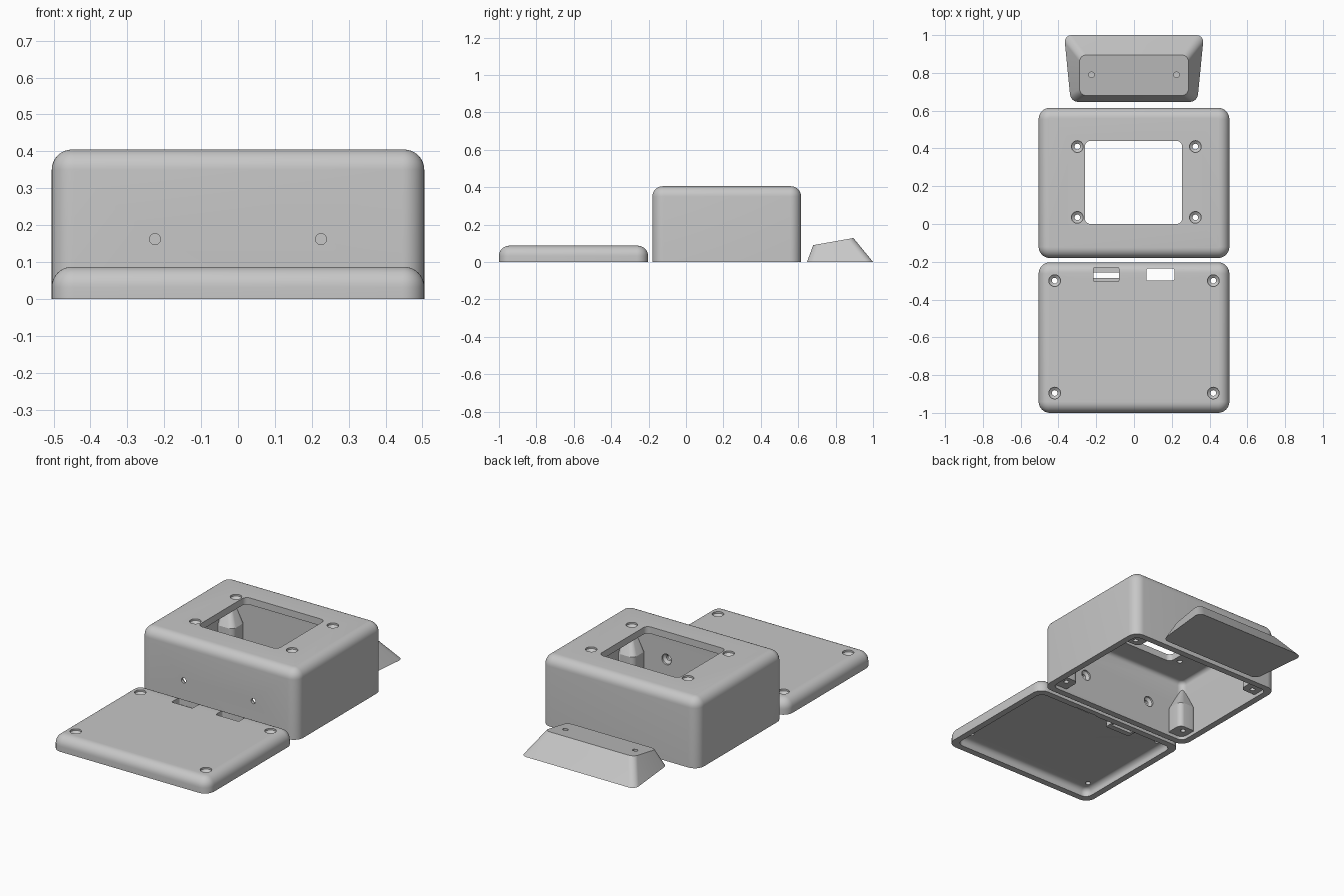
import bpy, bmesh, math
from mathutils import Matrix

if "Cube" in bpy.data.objects:
    bpy.data.objects.remove(bpy.data.objects["Cube"])

grey = bpy.data.materials.new("mid grey")
grey.diffuse_color = (0.57, 0.57, 0.57, 1)
grey.use_nodes = True
grey.node_tree.nodes["Principled BSDF"].inputs["Base Color"].default_value = grey.diffuse_color
SEG = 8


def ring(x0, x1, y0, y1, r, z):
    """Rounded rectangle outline at height z."""
    pts = []
    corners = ((x1 - r, y1 - r), (x0 + r, y1 - r), (x0 + r, y0 + r), (x1 - r, y0 + r))
    for i, (cx, cy) in enumerate(corners):
        for k in range(SEG + 1):
            a = math.pi / 2 * (i + k / SEG)
            pts.append((cx + r * math.cos(a), cy + r * math.sin(a), z))
    return pts


def circle(r, z, n=24):
    return [(r * math.cos(2 * math.pi * i / n), r * math.sin(2 * math.pi * i / n), z) for i in range(n)]


def loft(bm, rings, matrix=Matrix()):
    """Closed solid through matching outlines."""
    rows = [[bm.verts.new(matrix @ Matrix.Translation(p).to_translation()) for p in r] for r in rings]
    n = len(rows[0])
    for a, b in zip(rows, rows[1:]):
        for i in range(n):
            j = (i + 1) % n
            bm.faces.new((a[i], a[j], b[j], b[i]))
    bm.faces.new(rows[0][::-1])
    bm.faces.new(rows[-1])


def shell(bm, x, y0, y1, z0, z1, plan, top):
    """Solid block with rounded upright corners and a rounded top edge."""
    rings = [ring(-x, x, y0, y1, plan, z0)]
    for k in range(SEG + 1):
        a = math.pi / 2 * k / SEG
        d = top * (1 - math.cos(a))
        rings.append(ring(-x + d, x - d, y0 + d, y1 - d, plan - d, z1 - top + top * math.sin(a)))
    loft(bm, rings)


def screw_hole(bm, matrix, depth=0.1):
    """Countersunk hole running down local -z from the surface."""
    loft(bm, [circle(0.015, -depth), circle(0.015, -0.022), circle(0.031, -0.010),
              circle(0.031, 0.01)], matrix)


def make(name, bm):
    bmesh.ops.recalc_face_normals(bm, faces=bm.faces)
    me = bpy.data.meshes.new(name)
    bm.to_mesh(me)
    bm.free()
    me.materials.append(grey)
    ob = bpy.data.objects.new(name, me)
    bpy.context.collection.objects.link(ob)
    return ob


def combine(ob, bm, operation):
    """Apply a boolean with the given mesh and discard the helper."""
    tool = make("helper", bm)
    tool.hide_render = True
    mod = ob.modifiers.new("cut", 'BOOLEAN')
    mod.operation, mod.solver, mod.object = operation, 'EXACT', tool
    bpy.context.view_layer.objects.active = ob
    bpy.ops.object.modifier_apply(modifier=mod.name)
    bpy.data.objects.remove(tool)


def smooth(ob):
    bpy.ops.object.select_all(action='DESELECT')
    ob.select_set(True)
    bpy.context.view_layer.objects.active = ob
    bpy.ops.object.shade_smooth_by_angle(angle=math.radians(30))


T = Matrix.Translation

# Deep case: hollow rounded box open at the bottom
Y0, Y1 = -0.18, 0.615
bm = bmesh.new()
shell(bm, 0.505, Y0, Y1, 0, 0.405, 0.06, 0.055)
case = make("case", bm)
bm = bmesh.new()
shell(bm, 0.467, Y0 + 0.038, Y1 - 0.038, -0.05, 0.365, 0.035, 0.025)
combine(case, bm, 'DIFFERENCE')

# Corner screw posts tapering into the walls
bm = bmesh.new()
for sx in (-1, 1):
    for sy in (-1, 1):
        rings = []
        for z, w in ((0.02, 0.115), (0.17, 0.115), (0.32, 0.025)):
            xs = sorted((sx * 0.482, sx * (0.482 - w)))
            yo = 0.374
            ys = sorted((sy * yo, sy * (yo - w)))
            yc = (Y0 + Y1) / 2
            rings.append(ring(*xs, yc + ys[0], yc + ys[1], min(0.03, w * 0.4), z))
        loft(bm, rings)
combine(case, bm, 'UNION')

# Window, top screw holes, front wall holes and post holes
bm = bmesh.new()
loft(bm, [ring(-0.26, 0.255, 0.0, 0.44, 0.03, z) for z in (0.34, 0.45)])
for x in (-0.30, 0.325):
    for y in (0.035, 0.41):
        screw_hole(bm, T((x, y, 0.405)))
for x in (-0.225, 0.225):
    screw_hole(bm, T((x, Y0 + 0.038, 0.162)) @ Matrix.Rotation(-math.pi / 2, 4, 'X'))
for x in (-0.42, 0.42):
    for y in (Y0 + 0.1, Y1 - 0.1):
        loft(bm, [circle(0.014, -0.02), circle(0.014, 0.14)], T((x, y, 0)))
combine(case, bm, 'DIFFERENCE')
smooth(case)

# Shallow cover: hollow rounded tray
bm = bmesh.new()
shell(bm, 0.505, -1.0, -0.203, 0, 0.087, 0.06, 0.055)
cover = make("cover", bm)
bm = bmesh.new()
shell(bm, 0.467, -0.962, -0.241, -0.05, 0.047, 0.04, 0.03)
combine(cover, bm, 'DIFFERENCE')

# Block under the latch slot
bm = bmesh.new()
loft(bm, [ring(-0.23, -0.065, -0.32, -0.222, 0.008, z) for z in (0.02, 0.06)])
combine(cover, bm, 'UNION')

# Cover screw holes, plain slot and stepped latch slot
bm = bmesh.new()
for x in (-0.42, 0.42):
    for y in (-0.30, -0.895):
        screw_hole(bm, T((x, y, 0.087)))
loft(bm, [ring(0.065, 0.215, -0.30, -0.235, 0.012, z) for z in (-0.02, 0.12)])
loft(bm, [ring(-0.215, -0.08, -0.305, -0.23, 0.008, z) for z in (0.045, 0.12)])
combine(cover, bm, 'DIFFERENCE')
bm = bmesh.new()
loft(bm, [ring(-0.215, -0.08, -0.287, -0.257, 0.003, z) for z in (-0.02, 0.08)])
combine(cover, bm, 'DIFFERENCE')
smooth(cover)


# Tilted stand: flared wedge with a sloping top
def wedge_ring(y0, y1, wf, wb, zf, zb, r):
    out = []
    for x, y, _ in ring(-1 * wb, wb, y0, y1, r, 0):
        t = (y - y0) / (y1 - y0)
        out.append((x * (wf + (wb - wf) * t) / wb, y, zf + (zb - zf) * t))
    return out


bm = bmesh.new()
loft(bm, [wedge_ring(0.647, 1.0, 0.335, 0.37, 0, 0, 0.04),
          wedge_ring(0.68, 0.895, 0.288, 0.288, 0.09, 0.128, 0.035)])
stand = make("stand", bm)
bm = bmesh.new()
for x in (-0.225, 0.225):
    loft(bm, [circle(0.015, 0.03), circle(0.015, 0.2)], T((x, 0.79, 0)))
combine(stand, bm, 'DIFFERENCE')
smooth(stand)
